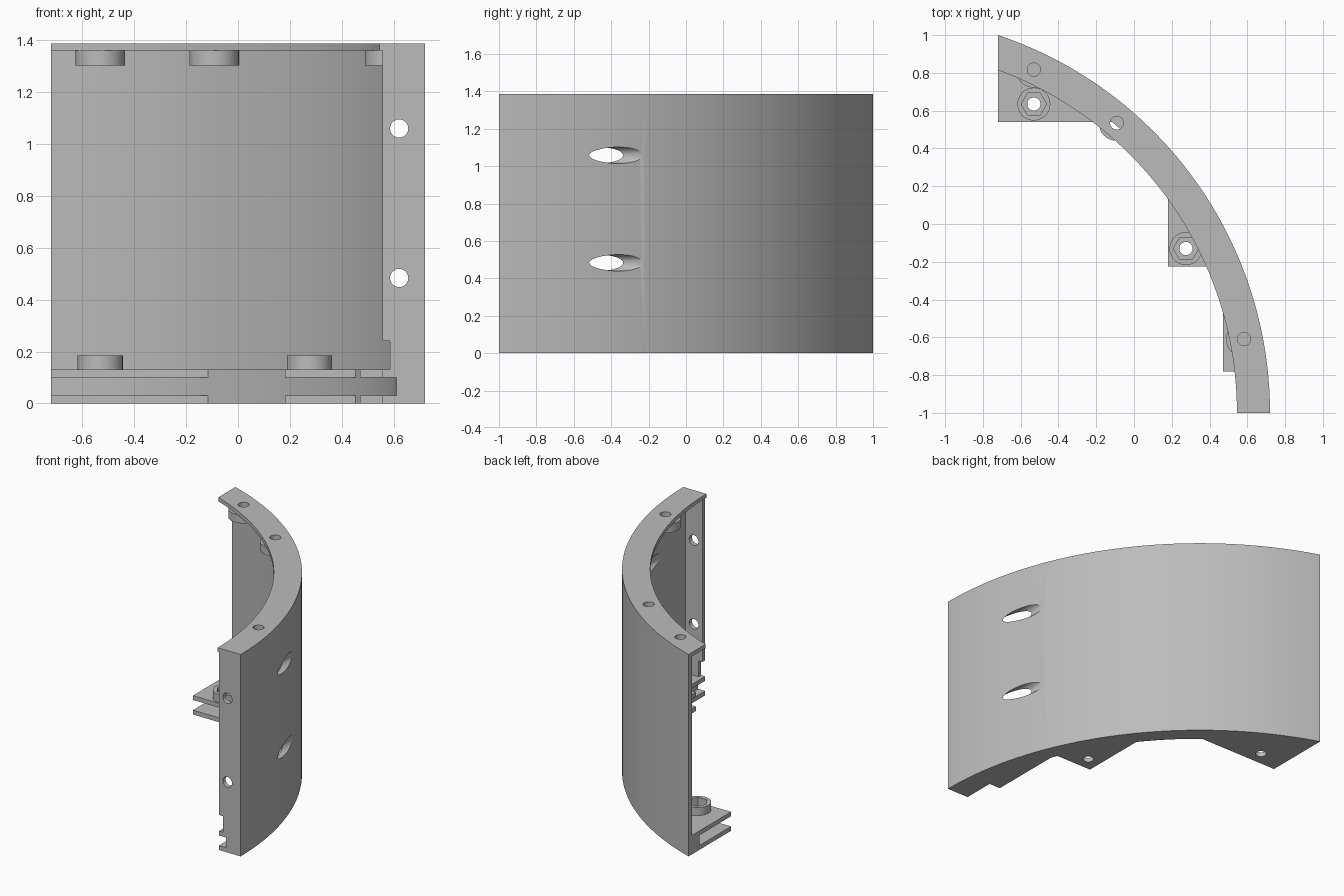
import bpy, bmesh
from math import sin, cos, acos, asin, tau, radians
from mathutils import Matrix, Vector

cube = bpy.data.objects.get("Cube")
if cube:
    bpy.data.objects.remove(cube, do_unlink=True)

# Shared dimensions: all arcs are concentric around (CX, CY)
CX, CY, LEFT = -1.389, -1.0, -0.72
R_OUT, R_WALL, R_RIM, R_FLANGE = 2.109, 2.074, 1.998, 1.934
TOP, FLANGE_Z, TAB_Z, PLATE_T = 1.385, 1.358, 0.13, 0.03

gray = bpy.data.materials.new("light_gray")
gray.use_nodes = True
color = (0.5, 0.5, 0.5, 1)
gray.diffuse_color = color
gray.node_tree.nodes["Principled BSDF"].inputs["Base Color"].default_value = color


def arc(r, start, end, n=72):
    return [(CX + r * cos(start + (end - start) * i / n),
             CY + r * sin(start + (end - start) * i / n)) for i in range(n + 1)]


def angle_at_x(r, x):
    return acos((x - CX) / r)


def angle_at_y(r, y):
    return asin((y - CY) / r)


def circle(x, y, r, n=40):
    return [(x + r * cos(tau * i / n), y + r * sin(tau * i / n)) for i in range(n)]


def prism(name, outline, low, high, along_y=False):
    """Extrude an outline along z, or an (x, z) outline along y."""
    bm = bmesh.new()
    base = [bm.verts.new((a, low, b) if along_y else (a, b, low)) for a, b in outline]
    face = bm.faces.new(base)
    new = bmesh.ops.extrude_face_region(bm, geom=[face])["geom"]
    step = Vector((0, high - low, 0) if along_y else (0, 0, high - low))
    bmesh.ops.translate(bm, vec=step, verts=[v for v in new if isinstance(v, bmesh.types.BMVert)])
    bmesh.ops.recalc_face_normals(bm, faces=bm.faces)
    mesh = bpy.data.meshes.new(name)
    bm.to_mesh(mesh)
    bm.free()
    mesh.materials.append(gray)
    obj = bpy.data.objects.new(name, mesh)
    bpy.context.collection.objects.link(obj)
    return obj


def cut(obj, outline, low, high, along_y=False):
    """Cut a prism out of an object and discard the cutter."""
    cutter = prism("cutter", outline, low, high, along_y)
    cutter.hide_render = True
    mod = obj.modifiers.new("cut", "BOOLEAN")
    mod.operation, mod.solver, mod.object = "DIFFERENCE", "EXACT", cutter
    bpy.context.view_layer.update()
    graph = bpy.context.evaluated_depsgraph_get()
    mesh = bpy.data.meshes.new_from_object(obj.evaluated_get(graph))
    obj.modifiers.clear()
    obj.data = mesh
    bpy.data.objects.remove(cutter, do_unlink=True)


def band(name, r_in, r_out, low, high):
    outline = arc(r_out, 0, angle_at_x(r_out, LEFT))
    outline += arc(r_in, angle_at_x(r_in, LEFT), 0)
    return prism(name, outline, low, high)


# Curved shell, top flange and bottom rim
wall = band("curved_wall", R_WALL, R_OUT, 0, TOP)
flange = band("top_flange", R_FLANGE, R_WALL, FLANGE_Z, TOP)
rim = band("bottom_rim", R_RIM, R_WALL, 0, TAB_Z)
parts = [wall, flange, rim]

# End plate with stepped inner edge
plate = prism("end_plate", [(0.69, TAB_Z), (0.585, TAB_Z), (0.585, 0.24), (0.555, 0.24),
                            (0.555, FLANGE_Z), (0.69, FLANGE_Z)], -1, -1 + PLATE_T, True)
parts.append(plate)

# Fastener bores through the end plate and out of the wall
for z in (0.483, 1.058):
    cut(plate, circle(0.62, z, 0.035), -1.1, -0.9, True)
    cut(wall, circle(0.62, z, 0.044), -0.96, -0.1, True)

# Round bosses hanging from the top flange
for i, deg in enumerate((64.7, 49.8, 11.2)):
    x, y = CX + 2.01 * cos(radians(deg)), CY + 2.01 * sin(radians(deg))
    boss = prism(f"upper_boss_{i + 1}", circle(x, y, 0.095), 1.3, FLANGE_Z)
    for obj in (boss, flange):
        cut(obj, circle(x, y, 0.035), 1.2, 1.5)
    parts.append(boss)

# Paired corner tabs along the bottom rim: corner points and screw position
tabs = [((LEFT, 0.54), [], (-0.53, 0.635)),
        ((0.18, -0.225), [], (0.275, -0.13)),
        ((0.47, -0.78), [(0.555, -0.78), (0.555, -1)], None)]
for i, ((x, y), extra, screw) in enumerate(tabs):
    last_y = extra[-1][1] if extra else y
    outline = [(x, y)] + extra
    outline += arc(R_RIM, angle_at_y(R_RIM, last_y), angle_at_x(R_RIM, x), 24)
    for level, low in (("lower", 0), ("upper", TAB_Z - PLATE_T)):
        tab = prism(f"{level}_tab_{i + 1}", outline, low, low + PLATE_T)
        if screw:
            cut(tab, circle(*screw, 0.035), -0.1, 0.3)
        parts.append(tab)
    # Nut holder with a hexagonal pocket
    if screw:
        holder = prism(f"nut_holder_{i + 1}", circle(*screw, 0.087), TAB_Z, 0.185)
        cut(holder, circle(*screw, 0.067, 6), 0.05, 0.3)
        parts.append(holder)

# Smooth curved faces, keep edges sharp
bpy.ops.object.select_all(action="DESELECT")
for obj in parts:
    obj.select_set(True)
bpy.context.view_layer.objects.active = wall
bpy.ops.object.shade_smooth_by_angle(angle=radians(30))
